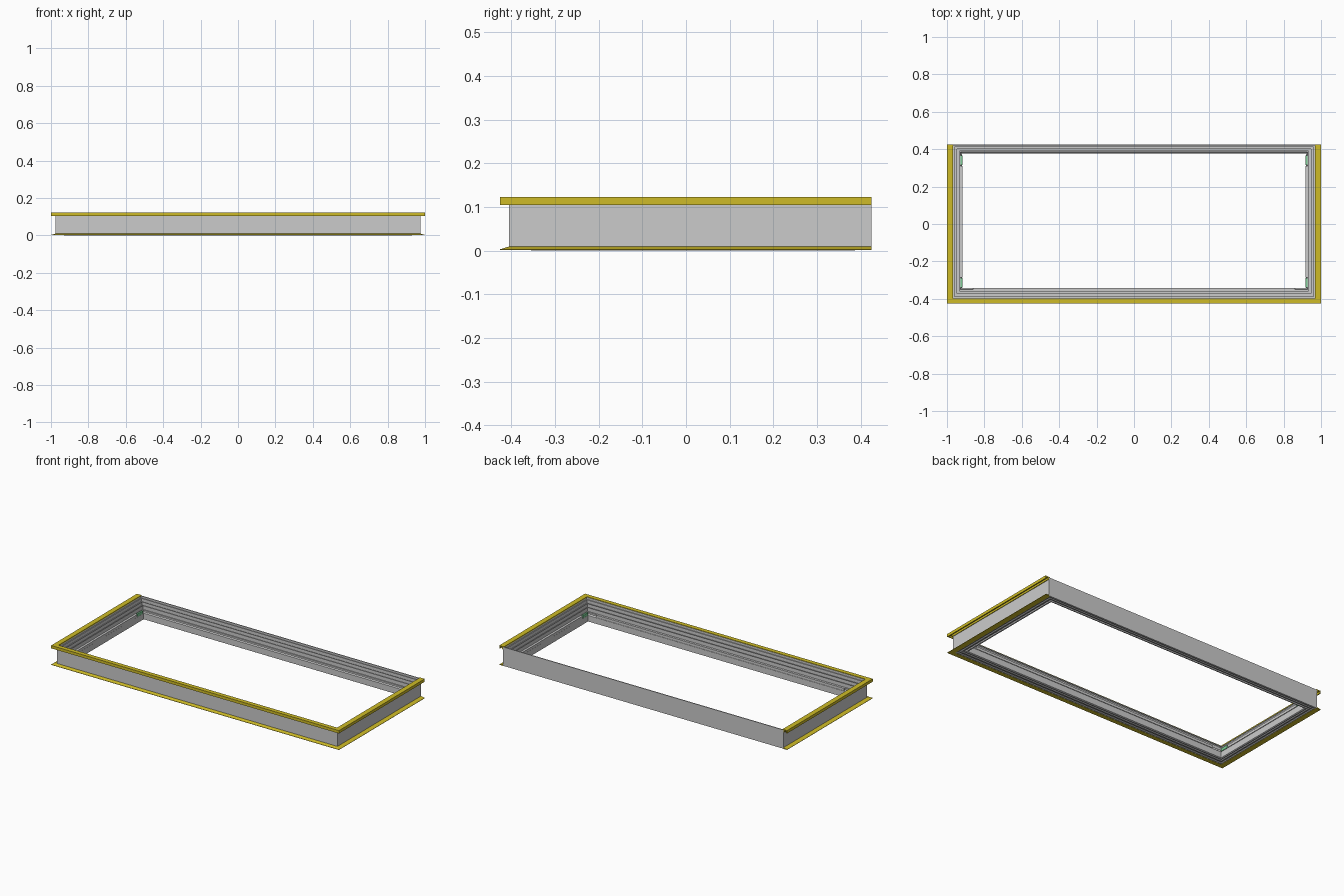
import bpy, bmesh

if "Cube" in bpy.data.objects:
    bpy.data.objects.remove(bpy.data.objects["Cube"])

def material(name, rgb):
    m = bpy.data.materials.new(name)
    m.diffuse_color = (*rgb, 1)
    m.use_nodes = True
    m.node_tree.nodes["Principled BSDF"].inputs["Base Color"].default_value = m.diffuse_color
    return m

YELLOW = material("yellow", (0.62, 0.50, 0.02))
GREEN = material("green", (0.2, 0.6, 0.3))

def finish(bm, name, mat=None):
    bmesh.ops.recalc_face_normals(bm, faces=bm.faces)
    me = bpy.data.meshes.new(name)
    bm.to_mesh(me)
    bm.free()
    ob = bpy.data.objects.new(name, me)
    bpy.context.collection.objects.link(ob)
    if mat:
        me.materials.append(mat)
    return ob

def sweep(name, profile, path, closed, mat=None):
    """Mitred sweep: path(p) gives the corner points for one profile point."""
    bm = bmesh.new()
    rows = [[bm.verts.new((x, y, z)) for x, y in path(t)] for t, z in profile]
    n, c = len(rows), len(rows[0])
    for i in range(n):
        a, b = rows[i], rows[(i + 1) % n]
        for j in range(c if closed else c - 1):
            k = (j + 1) % c
            bm.faces.new((a[j], a[k], b[k], b[j]))
    if not closed:
        bm.faces.new([r[0] for r in rows])
        bm.faces.new([r[-1] for r in rows])
    return finish(bm, name, mat)

def ring(t):
    # t = 0 at the outer wall, 1 at the opening
    x, f, b = 0.975 - 0.055 * t, -0.405 + 0.063 * t, 0.425 - 0.047 * t
    return [(-x, f), (x, f), (x, b), (-x, b)]

def three_sides(d):
    # d = distance outside the grey wall; open at the back
    x, f = 0.975 + d, -0.405 - d * 0.85
    return [(-x, 0.425), (-x, f), (x, f), (x, 0.425)]

def box(name, x0, x1, y0, y1, z0, z1, mat=None):
    bm = bmesh.new()
    bmesh.ops.create_cube(bm, size=1)
    for v in bm.verts:
        v.co = ((x0 + x1) / 2 + v.co.x * (x1 - x0),
                (y0 + y1) / 2 + v.co.y * (y1 - y0),
                (z0 + z1) / 2 + v.co.z * (z1 - z0))
    return finish(bm, name, mat)

# Stepped frame extrusion
sweep("frame", [
    (0, 0.002), (0, 0.12), (.12, .12), (.12, .104), (.2, .104), (.2, .11),
    (.28, .11), (.28, .09), (.46, .09), (.46, .095), (.52, .095), (.52, .074),
    (.66, .074), (.66, .079), (.74, .079), (.74, .056), (.88, .056),
    (.88, .046), (1, .04), (1, .002), (.93, 0), (.8, 0), (.8, .008),
    (.6, .008), (.6, .002), (.45, .002), (.45, .008), (.25, .008),
    (.25, .002)], ring, True)

# Yellow top trim with turned-down outer lip
sweep("top_trim", [
    (-.007, .123), (-.007, .117), (.001, .117), (.001, .105), (.005, .105),
    (.005, .117), (.019, .117), (.019, .105), (.025, .105), (.025, .123)],
    three_sides, False, YELLOW)

# Yellow tapered bottom flange
sweep("bottom_flange", [
    (-.008, .001), (-.008, .009), (.002, .009), (.025, .003), (.025, .001)],
    three_sides, False, YELLOW)

# Seal strips and corner pads along the opening
box("front_seal", -0.86, 0.86, -0.350, -0.341, 0.042, 0.058)
for s, side in ((-1, "left"), (1, "right")):
    xs = sorted((s * 0.918, s * 0.928))
    box(side + "_seal", *xs, -0.285, 0.31, 0.042, 0.058)
    for y0, end in ((-0.34, "front"), (0.315, "back")):
        box(f"{side}_{end}_pad", *xs, y0, y0 + 0.052, 0.042, 0.06, GREEN)
